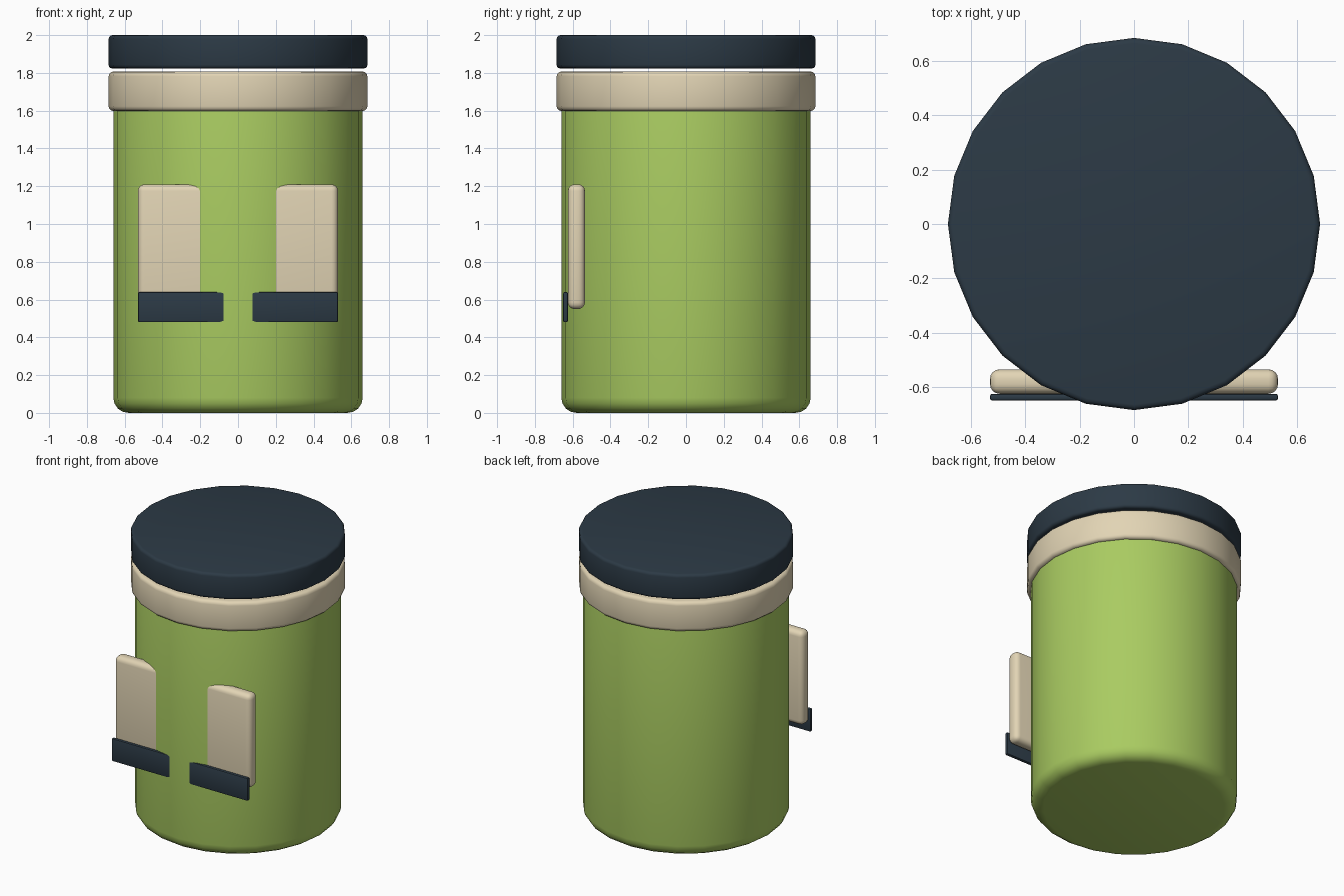
import bpy, math

if "Cube" in bpy.data.objects:
    bpy.data.objects.remove(bpy.data.objects["Cube"])


def material(name, color):
    m = bpy.data.materials.new(name)
    m.diffuse_color = (*color, 1)
    m.use_nodes = True
    m.node_tree.nodes["Principled BSDF"].inputs["Base Color"].default_value = m.diffuse_color
    return m


GREEN = material("green", (0.40, 0.60, 0.12))
TAN = material("tan", (0.76, 0.66, 0.46))
NAVY = material("navy", (0.025, 0.042, 0.06))


def finish(name, mat, bevel, segments):
    # Name, colour, rounded edges and smooth shading
    ob = bpy.context.object
    ob.name = name
    ob.data.materials.append(mat)
    bpy.ops.object.transform_apply(location=False, rotation=True, scale=True)
    mod = ob.modifiers.new("bevel", 'BEVEL')
    mod.width = bevel
    mod.segments = segments
    mod.limit_method = 'ANGLE'
    mod.angle_limit = math.radians(40)
    bpy.ops.object.modifier_apply(modifier=mod.name)
    bpy.ops.object.shade_smooth_by_angle(angle=math.radians(35))
    return ob


def drum(name, radius, z0, z1, mat, bevel, segments=3):
    bpy.ops.mesh.primitive_cylinder_add(vertices=24, radius=radius, depth=z1 - z0,
                                        location=(0, 0, (z0 + z1) / 2))
    return finish(name, mat, bevel, segments)


def slab(name, half_x, y0, y1, z0, z1, mat, bevel, segments=3):
    bpy.ops.mesh.primitive_cube_add(size=1, location=(0, (y0 + y1) / 2, (z0 + z1) / 2))
    bpy.context.object.scale = (2 * half_x, y1 - y0, z1 - z0)
    return finish(name, mat, bevel, segments)


# Canister: body, collar and lid
drum("body", 0.66, 0.0, 1.70, GREEN, 0.08, 4)
drum("collar", 0.685, 1.598, 1.807, TAN, 0.025)
drum("lid", 0.685, 1.823, 2.0, NAVY, 0.02)

# Front plate and stripe, crossing through the curved body
slab("front_plate", 0.53, -0.625, -0.535, 0.55, 1.21, TAN, 0.035, 4)
slab("front_stripe", 0.53, -0.65, -0.625, 0.48, 0.64, NAVY, 0.008, 2)
